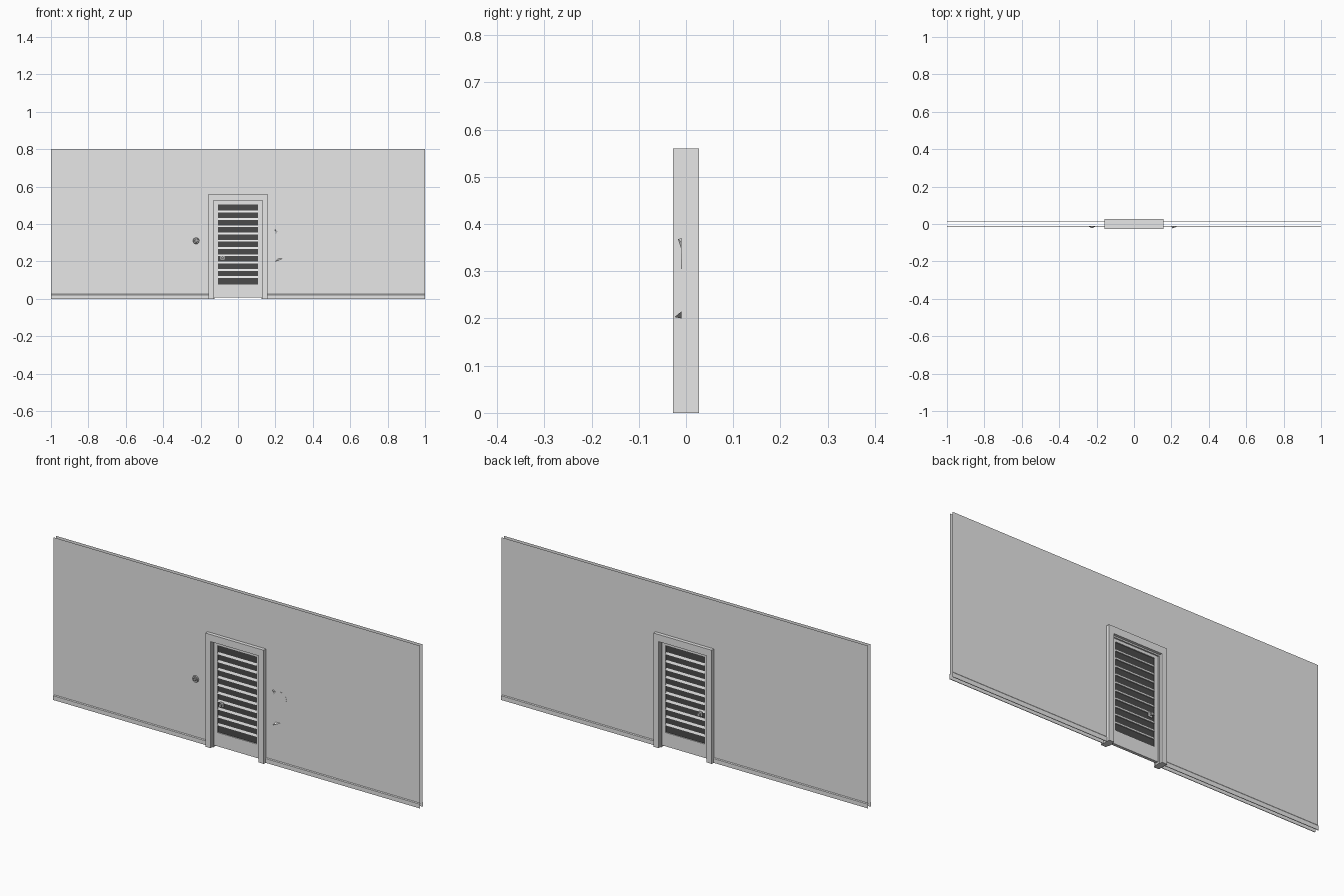
import bpy, bmesh, math
from mathutils import Matrix

if "Cube" in bpy.data.objects:
    bpy.data.objects.remove(bpy.data.objects["Cube"], do_unlink=True)


def material(name, value):
    m = bpy.data.materials.new(name)
    m.use_nodes = True
    color = (value, value, value, 1)
    m.diffuse_color = color
    m.node_tree.nodes["Principled BSDF"].inputs["Base Color"].default_value = color
    return m


PAINT = material("light_grey_paint", 0.8)
DARK = material("dark_louver", 0.07)
METAL = material("grey_metal", 0.45)


def finish(name, bm, mat):
    bmesh.ops.recalc_face_normals(bm, faces=bm.faces)
    mesh = bpy.data.meshes.new(name)
    bm.to_mesh(mesh)
    bm.free()
    mesh.materials.append(mat)
    obj = bpy.data.objects.new(name, mesh)
    bpy.context.collection.objects.link(obj)
    return obj


def extrude(bm, points, offset):
    face = bm.faces.new([bm.verts.new(p) for p in points])
    new = bmesh.ops.extrude_face_region(bm, geom=[face], use_keep_orig=True)
    moved = [v for v in new["geom"] if isinstance(v, bmesh.types.BMVert)]
    bmesh.ops.translate(bm, vec=offset, verts=moved)


def box(name, x0, x1, y0, y1, z0, z1, mat):
    bm = bmesh.new()
    extrude(bm, [(x0, y0, z0), (x1, y0, z0), (x1, y0, z1), (x0, y0, z1)], (0, y1 - y0, 0))
    return finish(name, bm, mat)


def arch(name, outer, top, inner, inner_top, depth, mat, open_ends=False):
    """Upside-down U in the xz plane, extruded through y."""
    half = [(outer, 0), (outer, top)]
    hole = [(inner, inner_top), (inner, 0)]
    outline = half + [(-x, z) for x, z in reversed(half)]
    outline += [(-x, z) for x, z in reversed(hole)] + hole
    bm = bmesh.new()
    extrude(bm, [(x, -depth, z) for x, z in outline], (0, 2 * depth, 0))
    if open_ends:
        bm.normal_update()
        ends = [f for f in bm.faces
                if all(abs(abs(v.co.x) - outer) < 1e-4 for v in f.verts)
                or all(v.co.z < 1e-4 for v in f.verts)]
        bmesh.ops.delete(bm, geom=ends, context="FACES")
    return finish(name, bm, mat)


def disc(bm, radius, tip, depth, x, y, z, sides=16):
    """Round piece whose axis runs along y, narrowing towards the front."""
    place = Matrix.Translation((x, y, z)) @ Matrix.Rotation(math.pi / 2, 4, "X")
    bmesh.ops.create_cone(bm, cap_ends=True, segments=sides, radius1=radius,
                          radius2=tip, depth=depth, matrix=place)


# Wall shell and door surround
WALL = 0.0095
arch("wall", 1, 0.8, 0.145, 0.54, WALL, PAINT, open_ends=True)
arch("door_casing", 0.159, 0.56, 0.131, 0.525, 0.027, PAINT)
arch("door_stop", 0.131, 0.525, 0.126, 0.518, 0.014, PAINT)

# Skirting strips on both faces, either side of the door
profile = [(WALL, 0.025), (0.0125, 0.021), (0.0125, 0), (WALL, 0)]
for sx, side in ((1, "left"), (-1, "right")):
    for sy, face in ((-1, "front"), (1, "back")):
        bm = bmesh.new()
        extrude(bm, [(sx, sy * y, z) for y, z in profile], (-sx * 0.842, 0, 0))
        bmesh.ops.delete(bm, context="FACES", geom=[
            f for f in bm.faces if all(abs(v.co.x - sx) < 1e-4 for v in f.verts)])
        finish(f"skirting_{face}_{side}", bm, PAINT)

# Door leaf: stiles and rails around a louvered opening
LW, L0, L1, T = 0.107, 0.076, 0.504, 0.007
for sx, side in ((1, "left"), (-1, "right")):
    a, b = sorted((sx * LW, sx * 0.127))
    box(f"door_stile_{side}", a, b, -T, T, 0.008, 0.519, PAINT)
box("door_bottom_rail", -LW, LW, -T, T, 0.008, L0, PAINT)
box("door_top_rail", -LW, LW, -T, T, L1, 0.519, PAINT)
box("louver_backing", -LW, LW, -0.002, 0.002, L0, L1, DARK)

# Sloped slats shedding to both faces
COUNT = 11
bm = bmesh.new()
step = (L1 - L0) / COUNT
for i in range(1, COUNT):
    z = L0 + i * step
    for s in (-1, 1):
        extrude(bm, [(-LW, s * 0.002, z - 0.004), (-LW, s * 0.006, z - 0.004),
                     (-LW, s * 0.002, z + 0.006)], (2 * LW, 0, 0))
finish("louver_slats", bm, PAINT)

# Handles on both faces
for s, face in ((-1, "front"), (1, "back")):
    y0, y1 = sorted((s * 0.006, s * 0.009))
    box(f"handle_plate_{face}", -0.094, -0.072, y0, y1, 0.209, 0.231, PAINT)
    bm = bmesh.new()
    disc(bm, 0.004, 0.004, 0.008, -0.083, s * 0.012, 0.22, 10)
    disc(bm, 0.008, 0.008, 0.007, -0.083, s * 0.019, 0.22, 12)
    finish(f"door_knob_{face}", bm, METAL)

# Round wall button beside the door
bm = bmesh.new()
disc(bm, 0.017, 0.015, 0.006, -0.224, -WALL - 0.003, 0.31)
finish("button_base", bm, METAL)
bm = bmesh.new()
disc(bm, 0.009, 0.007, 0.008, -0.224, -WALL - 0.008, 0.31)
finish("button_knob", bm, METAL)

# Curled sheet lying on the wall, its right edge rounded
bm = bmesh.new()
edge = [(0.235 + 0.036 * math.cos(a), 0.337 + 0.032 * math.sin(a))
        for a in [math.pi * (i / 8 - 0.5) for i in range(9)]]
extrude(bm, [(x, -WALL, z) for x, z in edge], (0, -0.001, 0))
finish("wall_sheet", bm, PAINT)

# Small chips standing out of the wall
def chip(name, points, lift, tip, mat):
    bm = bmesh.new()
    base = [bm.verts.new((x, -WALL, z)) for x, z in points]
    peak = bm.verts.new((tip[0], -lift, tip[1]))
    for a, b in zip(base, base[1:] + base[:1]):
        bm.faces.new((a, b, peak))
    finish(name, bm, mat)

chip("upper_chip", [(0.198, 0.37), (0.212, 0.362), (0.202, 0.345)], 0.017, (0.2, 0.368), PAINT)
chip("lower_chip", [(0.2, 0.2), (0.238, 0.215), (0.212, 0.214)], 0.024, (0.206, 0.203), PAINT)
